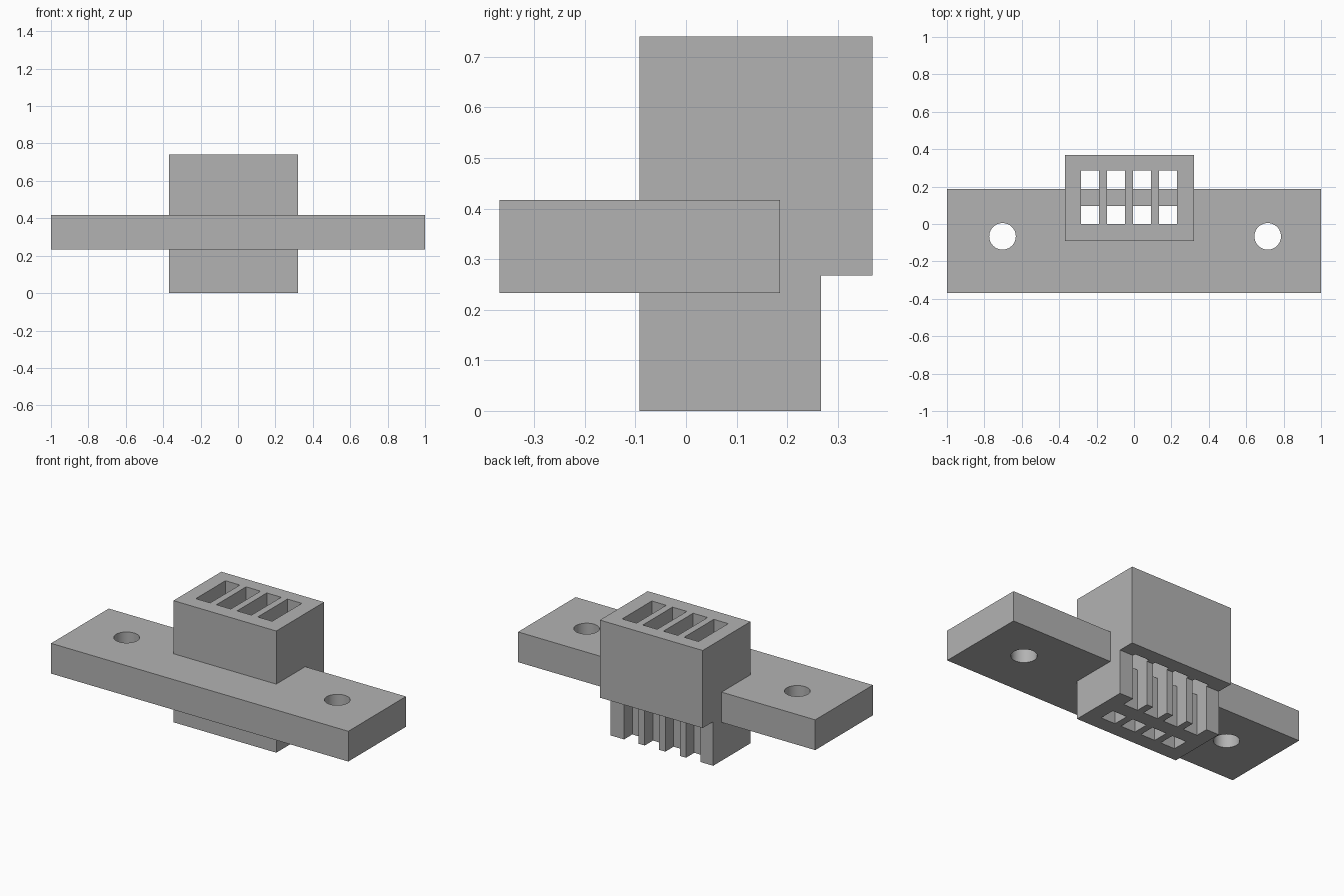
import bpy, bmesh, math
from mathutils import Vector

if "Cube" in bpy.data.objects:
    bpy.data.objects.remove(bpy.data.objects["Cube"], do_unlink=True)

grey = bpy.data.materials.new("plain_grey")
grey.use_nodes = True
grey.diffuse_color = (0.45, 0.45, 0.45, 1)
grey.node_tree.nodes["Principled BSDF"].inputs["Base Color"].default_value = grey.diffuse_color


def extrude(bm, points, offset):
    """Extrude a closed outline into a solid."""
    face = bm.faces.new([bm.verts.new(p) for p in points])
    ext = bmesh.ops.extrude_face_region(bm, geom=[face])
    verts = [g for g in ext["geom"] if isinstance(g, bmesh.types.BMVert)]
    bmesh.ops.translate(bm, verts=verts, vec=Vector(offset))


def side_profile(bm, yz, x0, x1):
    extrude(bm, [(x0, y, z) for y, z in yz], (x1 - x0, 0, 0))


def finish(bm, name):
    bmesh.ops.recalc_face_normals(bm, faces=bm.faces)
    mesh = bpy.data.meshes.new(name)
    bm.to_mesh(mesh)
    bm.free()
    mesh.materials.append(grey)
    obj = bpy.data.objects.new(name, mesh)
    bpy.context.collection.objects.link(obj)
    return obj


def boolean(target, tool, operation):
    mod = target.modifiers.new(operation.lower(), "BOOLEAN")
    mod.operation, mod.object, mod.solver = operation, tool, "EXACT"
    tool.hide_render = True
    bpy.context.view_layer.objects.active = target
    bpy.ops.object.modifier_apply(modifier=mod.name)
    bpy.data.objects.remove(tool, do_unlink=True)


# Mounting plate
bm = bmesh.new()
side_profile(bm, [(-0.368, 0.233), (0.186, 0.233), (0.186, 0.417), (-0.368, 0.417)], -1, 1)
holder = finish(bm, "connector_holder")

# Housing block, stepped at the lower back
bm = bmesh.new()
side_profile(bm, [(-0.092, 0), (0.267, 0), (0.267, 0.268), (0.368, 0.268),
                  (0.368, 0.74), (-0.092, 0.74)], -0.37, 0.322)
boolean(holder, finish(bm, "housing"), "UNION")

# Four through slots, each leaving a low cross wall, and two screw holes
bm = bmesh.new()
slot = [(0, -0.1), (0.097, -0.1), (0.097, 0.25), (0.188, 0.25),
        (0.188, -0.1), (0.285, -0.1), (0.285, 0.9), (0, 0.9)]
for i in range(4):
    x = -0.284 + i * 0.139
    side_profile(bm, slot, x, x + 0.097)
for x in (-0.703, 0.715):
    ring = [math.tau * k / 48 for k in range(48)]
    extrude(bm, [(x + 0.071 * math.cos(a), -0.066 + 0.071 * math.sin(a), 0.1) for a in ring],
            (0, 0, 0.5))
boolean(holder, finish(bm, "slot_and_hole_cutter"), "DIFFERENCE")

# Smooth the round holes, keep the edges sharp
bpy.ops.object.select_all(action="DESELECT")
holder.select_set(True)
bpy.context.view_layer.objects.active = holder
bpy.ops.object.shade_smooth_by_angle(angle=math.radians(30))
